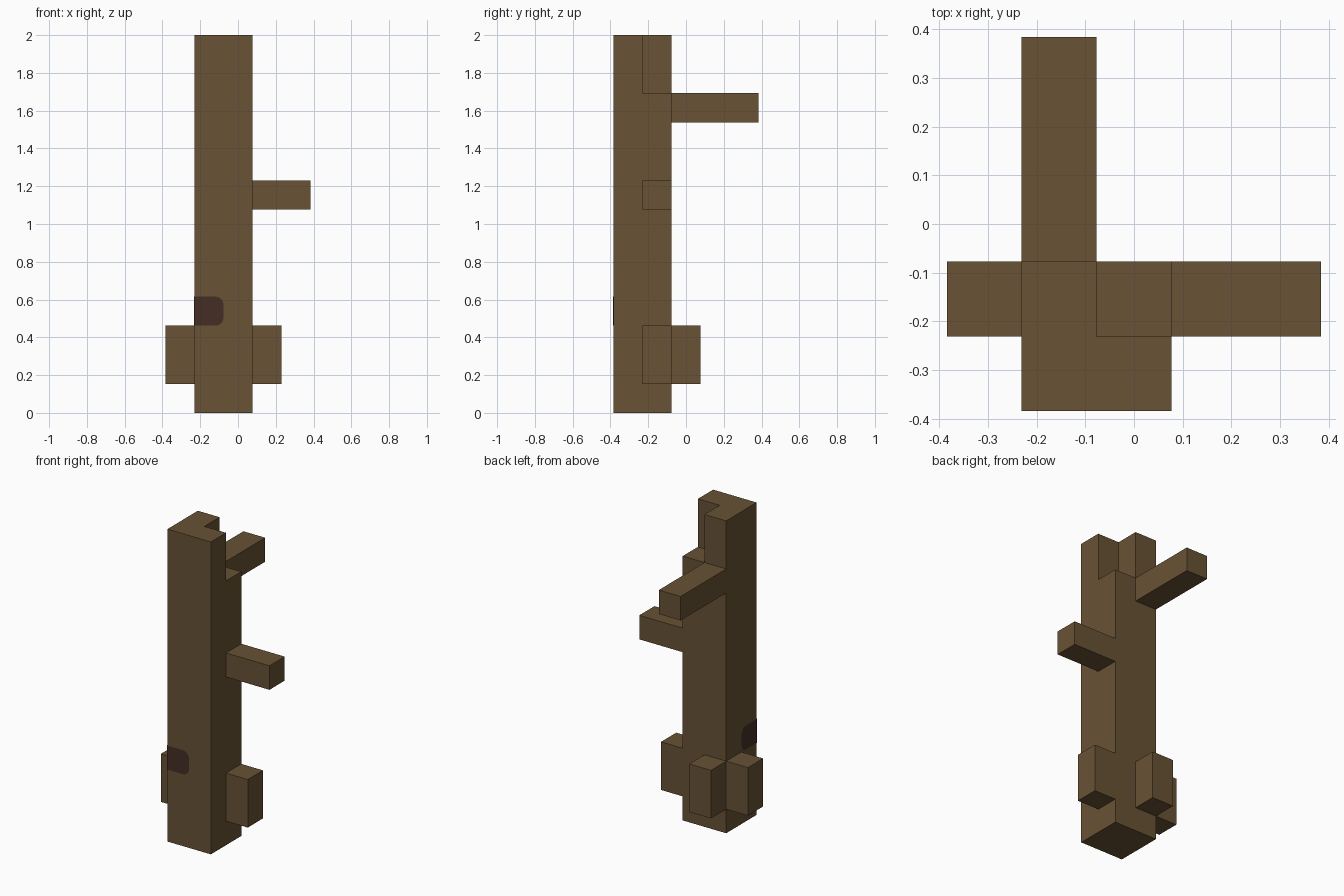
import bpy, bmesh, math
from mathutils import Vector

default = bpy.data.objects.get("Cube")
if default:
    bpy.data.objects.remove(default, do_unlink=True)

U = 2 / 13                        # grid unit: the trunk is 13 units tall
LEFT, FRONT = -1.5 * U, -2.5 * U  # trunk's front corner


def material(name, color):
    mat = bpy.data.materials.new(name)
    mat.use_nodes = True
    mat.diffuse_color = color
    mat.node_tree.nodes["Principled BSDF"].inputs["Base Color"].default_value = color
    return mat


bark = material("bark brown", (0.139, 0.085, 0.035, 1))
hollow = material("hollow dark brown", (0.056, 0.026, 0.018, 1))


def add_object(name, bm, mat):
    mesh = bpy.data.meshes.new(name)
    bm.to_mesh(mesh)
    bm.free()
    mesh.materials.append(mat)
    obj = bpy.data.objects.new(name, mesh)
    bpy.context.collection.objects.link(obj)
    return obj


def box(name, low, high):
    """Box between two corners given in grid units."""
    low, high = Vector(low) * U, Vector(high) * U
    bm = bmesh.new()
    bmesh.ops.create_cube(bm, size=1)
    bmesh.ops.scale(bm, vec=high - low, verts=bm.verts)
    bmesh.ops.translate(bm, vec=(low + high) / 2, verts=bm.verts)
    return add_object(name, bm, bark)


# Trunk with one quarter of its top broken away
trunk = box("trunk", (-1.5, -2.5, 0), (0.5, -0.5, 13))
notch = box("notch_cutter", (-0.5, -1.5, 11), (1.5, 0.5, 14))
notch.hide_render = True
cut = trunk.modifiers.new("broken top", 'BOOLEAN')
cut.operation, cut.solver, cut.object = 'DIFFERENCE', 'EXACT', notch
bpy.context.view_layer.objects.active = trunk
bpy.ops.object.modifier_apply(modifier=cut.name)
bpy.data.objects.remove(notch, do_unlink=True)

# Branches
box("left_branch", (0.5, -1.5, 7), (2.5, -0.5, 8))
box("back_branch", (-1.5, -0.5, 10), (-0.5, 2.5, 11))

# Root stubs
box("left_root", (0.5, -1.5, 1), (1.5, -0.5, 3))
box("right_root", (-2.5, -1.5, 1), (-1.5, -0.5, 3))
box("back_root", (-1.5, -0.5, 1), (-0.5, 0.5, 3))

# Hollow: a thin rounded patch wrapped around the trunk's front corner
GAP, R = 0.002, 0.28 * U
outline = [(-GAP, 3 * U), (U, 3 * U), (U, 4 * U), (-GAP, 4 * U)]
rounded = [outline[0]]
for cz, start in ((3 * U + R, -90), (4 * U - R, 0)):
    for i in range(7):
        a = math.radians(start + i * 15)
        rounded.append((U - R + R * math.cos(a), cz + R * math.sin(a)))
rounded.append(outline[3])

bm = bmesh.new()
bm.faces.new([bm.verts.new((LEFT + s, FRONT - GAP, z)) for s, z in rounded])
bm.faces.new([bm.verts.new((LEFT - GAP, FRONT + s, z)) for s, z in reversed(rounded)])
bmesh.ops.remove_doubles(bm, verts=bm.verts, dist=0.0001)
add_object("hollow", bm, hollow)
